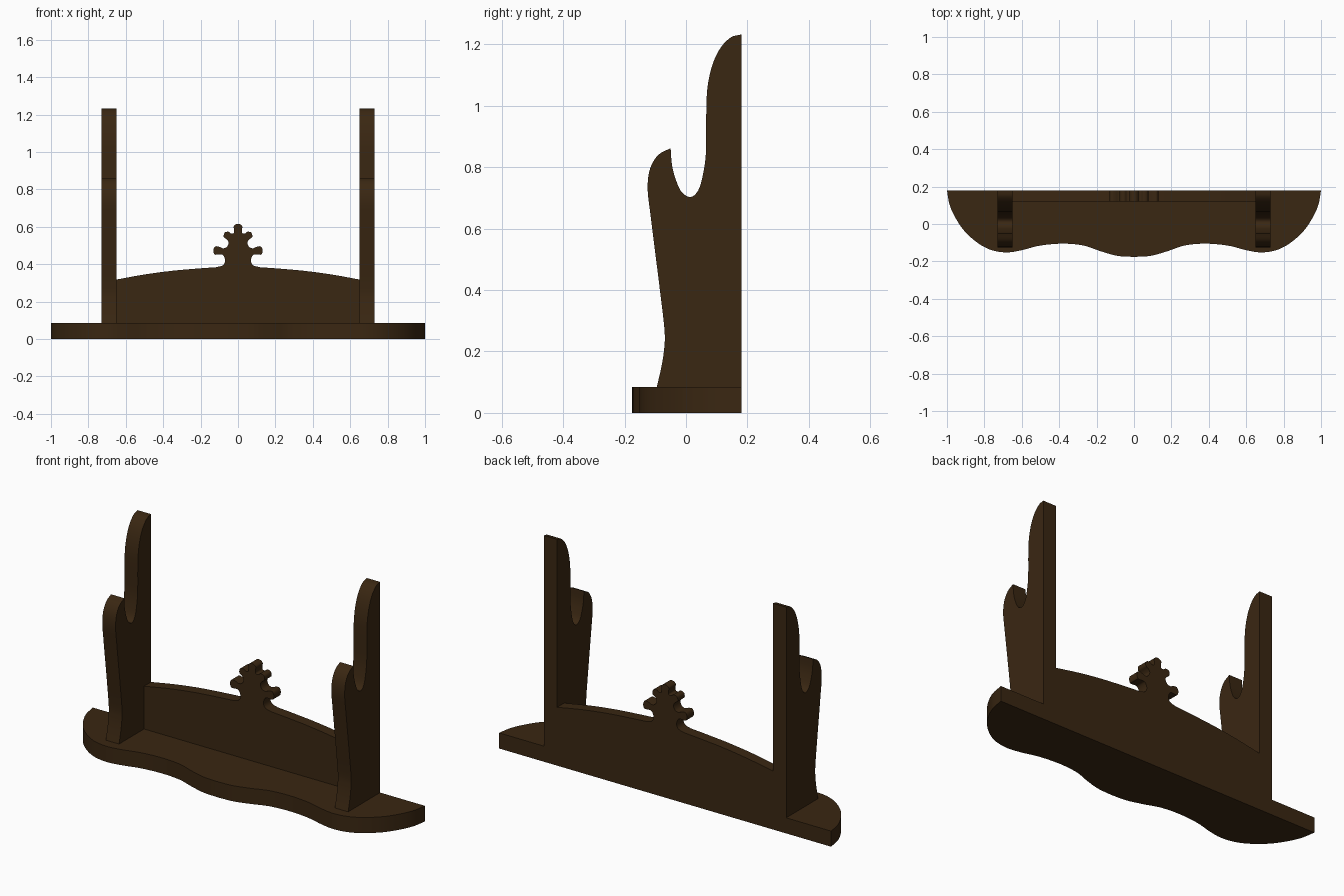
import bpy, bmesh, math
from mathutils import Vector

cube = bpy.data.objects.get("Cube")
if cube:
    bpy.data.objects.remove(cube, do_unlink=True)

wood = bpy.data.materials.new("dark brown wood")
wood.use_nodes = True
colour = (0.042, 0.020, 0.006, 1)
wood.diffuse_color = colour
bsdf = wood.node_tree.nodes["Principled BSDF"]
bsdf.inputs["Base Color"].default_value = colour
bsdf.inputs["Roughness"].default_value = 0.7


def smooth_path(points, steps=5):
    """Smooth curve through the given 2D points."""
    p = [Vector(q) for q in points]
    p = [p[0] * 2 - p[1]] + p + [p[-1] * 2 - p[-2]]
    out = []
    for a, b, c, d in zip(p, p[1:], p[2:], p[3:]):
        for i in range(steps):
            t = i / steps
            out.append(0.5 * (2 * b + (c - a) * t + (2 * a - 5 * b + 4 * c - d) * t**2
                              + (3 * b - a - 3 * c + d) * t**3))
    return out + [p[-2]]


def mirrored(half):
    """Complete a half outline, ending on the centre line, across x = 0."""
    return half + [Vector((-q.x, q.y)) for q in reversed(half[:-1])]


def extrude_profile(name, outline, place, low, high):
    """Extrude a flat outline; place maps (u, v, depth) to a 3D point."""
    bm = bmesh.new()
    verts = [bm.verts.new(place(q[0], q[1], low)) for q in outline]
    face = bm.faces.new(verts)
    shift = Vector(place(0, 0, high)) - Vector(place(0, 0, low))
    ext = bmesh.ops.extrude_face_region(bm, geom=[face], use_keep_orig=True)
    moved = [g for g in ext["geom"] if isinstance(g, bmesh.types.BMVert)]
    bmesh.ops.translate(bm, verts=moved, vec=shift)
    bmesh.ops.recalc_face_normals(bm, faces=bm.faces)
    mesh = bpy.data.meshes.new(name)
    bm.to_mesh(mesh)
    bm.free()
    mesh.materials.append(wood)
    obj = bpy.data.objects.new(name, mesh)
    bpy.context.collection.objects.link(obj)
    bpy.ops.object.select_all(action="DESELECT")
    obj.select_set(True)
    bpy.context.view_layer.objects.active = obj
    bpy.ops.object.shade_smooth_by_angle(angle=math.radians(30))
    return obj


base_top, back = 0.085, 0.18

# Base board with a wavy front edge
edge = smooth_path([(1, back), (.985, .1), (.95, .025), (.9, -.045), (.83, -.105),
                    (.76, -.14), (.68, -.152), (.6, -.14), (.5, -.115), (.38, -.105),
                    (.27, -.115), (.18, -.145), (.09, -.17), (0, -.176)])
extrude_profile("base_board", mirrored(edge), lambda u, v, d: (u, v, d), 0, base_top)

# Uprights with a hooked front and a tall rear prong
prong_and_slot = smooth_path([(back, 1.232), (.145, 1.222), (.11, 1.185), (.085, 1.13),
                              (.07, 1.06), (.066, .98), (.065, .85), (.055, .775),
                              (.04, .725), (.015, .703), (-.015, .72), (-.035, .765),
                              (-.046, .81), (-.05, .862)])
hook_front = smooth_path([(-.05, .862), (-.09, .84), (-.117, .795), (-.125, .73),
                          (-.115, .64), (-.1, .52), (-.085, .4), (-.07, .27),
                          (-.071, .21), (-.08, .15), (-.095, base_top)])
upright = [Vector((back, base_top))] + prong_and_slot + hook_front[1:]
for name, x in (("left_upright", .65), ("right_upright", -.73)):
    extrude_profile(name, upright, lambda u, v, d: (d, u, v), x, x + .08)

# Back panel with arched top and a lobed finial cut in one piece
arch = smooth_path([(.65, .318), (.5, .345), (.35, .365), (.2, .378), (.115, .384)])
finial = smooth_path([(.115, .384), (.08, .395), (.069, .42), (.08, .448), (.1, .452),
                      (.125, .452), (.132, .475), (.122, .495), (.1, .493), (.08, .485),
                      (.06, .492), (.05, .515), (.06, .532), (.076, .545), (.072, .568),
                      (.052, .574), (.036, .564), (.022, .568), (.021, .585),
                      (.023, .602), (.012, .613), (0, .616)], 4)
panel = [Vector((.65, base_top))] + arch + finial[1:]
extrude_profile("back_panel", mirrored(panel), lambda u, v, d: (u, d, v), .12, back)
